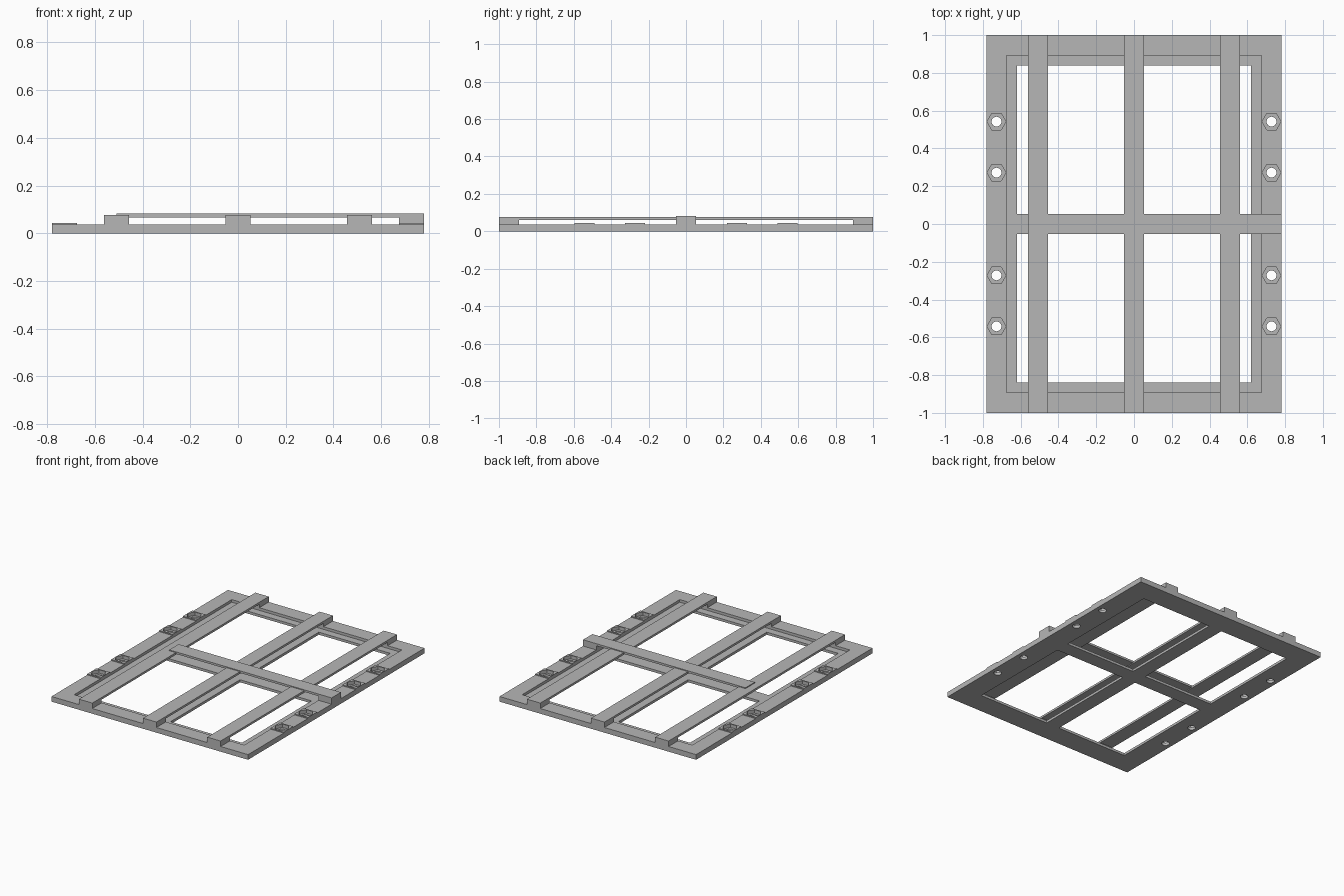
import bpy, bmesh
from math import pi
from mathutils import Matrix, Vector

cube = bpy.data.objects.get("Cube")
if cube:
    bpy.data.objects.remove(cube, do_unlink=True)

# Main dimensions
HX, HY = 0.78, 1.0            # half size of the frame
RX, RY = 0.675, 0.893         # half size of the stepped recess
OX, OY = 0.62, 0.84           # half size of the opening
HALF = 0.053                  # half width of every bar
BASE, LEDGE, TAB = 0.037, 0.018, 0.044
BAR = 0.015                   # bar thickness

grey = bpy.data.materials.new("plain_grey")
grey.use_nodes = True
colour = (0.47, 0.47, 0.47, 1)
grey.diffuse_color = colour
grey.node_tree.nodes["Principled BSDF"].inputs["Base Color"].default_value = colour


def box(bm, x, y, z):
    """Box from (min, max) ranges."""
    size = Vector((x[1] - x[0], y[1] - y[0], z[1] - z[0]))
    mid = Vector((sum(x), sum(y), sum(z))) / 2
    bmesh.ops.create_cube(bm, size=1, matrix=Matrix.LocRotScale(mid, None, size))


def prism(bm, sides, radius, x, y, z):
    """Upright prism with its first corner along x."""
    bmesh.ops.create_cone(bm, cap_ends=True, segments=sides, radius1=radius, radius2=radius,
                          depth=z[1] - z[0],
                          matrix=Matrix.Translation((x, y, sum(z) / 2)) @ Matrix.Rotation(pi / 2, 4, 'Z'))


def extrude(bm, points, offset):
    """Closed profile swept along an offset."""
    face = bm.faces.new([bm.verts.new(p) for p in points])
    new = bmesh.ops.extrude_face_region(bm, geom=[face], use_keep_orig=True)["geom"]
    bmesh.ops.translate(bm, vec=offset, verts=[v for v in new if isinstance(v, bmesh.types.BMVert)])


def finish(bm, name):
    bmesh.ops.recalc_face_normals(bm, faces=bm.faces)
    mesh = bpy.data.meshes.new(name)
    bm.to_mesh(mesh)
    bm.free()
    mesh.materials.append(grey)
    obj = bpy.data.objects.new(name, mesh)
    bpy.context.collection.objects.link(obj)
    return obj


def cut(obj, cutter):
    mod = obj.modifiers.new("cut", 'BOOLEAN')
    mod.operation, mod.solver, mod.object = 'DIFFERENCE', 'EXACT', cutter
    bpy.context.view_layer.objects.active = obj
    bpy.ops.object.modifier_apply(modifier=mod.name)


sockets = [(sx * 0.728, sy * y) for sx in (-1, 1) for sy in (-1, 1) for y in (0.272, 0.542)]

# Base frame and the raised bolt pads
bm = bmesh.new()
box(bm, (-HX, HX), (-HY, HY), (0, BASE))
frame = finish(bm, "base_frame")

bm = bmesh.new()
for x, y in sockets:
    xs = (RX, HX) if x > 0 else (-HX, -RX)
    box(bm, xs, (y - HALF, y + HALF), (BASE, TAB))
pads = finish(bm, "bolt_pads")

# Cutters: stepped recess, four panes, hex sockets, bolt holes
bm = bmesh.new()
box(bm, (-RX, RX), (-RY, RY), (LEDGE, 0.2))
recess = finish(bm, "recess_cutter")

bm = bmesh.new()
for xs in ((-OX, -HALF), (HALF, OX)):
    for ys in ((-OY, -HALF), (HALF, OY)):
        box(bm, xs, ys, (-0.1, 0.2))
panes = finish(bm, "pane_cutter")

bm = bmesh.new()
for x, y in sockets:
    prism(bm, 6, 0.05, x, y, (0.02, 0.2))
hexes = finish(bm, "hex_cutter")

bm = bmesh.new()
for x, y in sockets:
    prism(bm, 24, 0.026, x, y, (-0.1, 0.2))
holes = finish(bm, "hole_cutter")

for cutter in (recess, panes, hexes, holes):
    cut(frame, cutter)
cut(pads, hexes)
for cutter in (recess, panes, hexes, holes):
    bpy.data.objects.remove(cutter, do_unlink=True)

# Three long bridge bars with feet on the end rails
top = 0.076
for name, x in (("right_long_bar", -0.509), ("middle_long_bar", 0), ("left_long_bar", 0.509)):
    half_profile = [(HY, top), (HY, BASE), (RY, BASE), (RY, top - BAR)]
    profile = half_profile + [(-y, z) for y, z in reversed(half_profile)]
    bm = bmesh.new()
    extrude(bm, [(x - HALF, y, z) for y, z in profile], (2 * HALF, 0, 0))
    finish(bm, name)

# Cross bar resting on the long bars, with one foot on the left rail
top = 0.082
profile = [(-0.509, top - BAR), (-0.509, top), (HX, top), (HX, BASE), (RX, BASE), (RX, top - BAR)]
bm = bmesh.new()
extrude(bm, [(x, -HALF, z) for x, z in profile], (0, 2 * HALF, 0))
finish(bm, "cross_bar")
